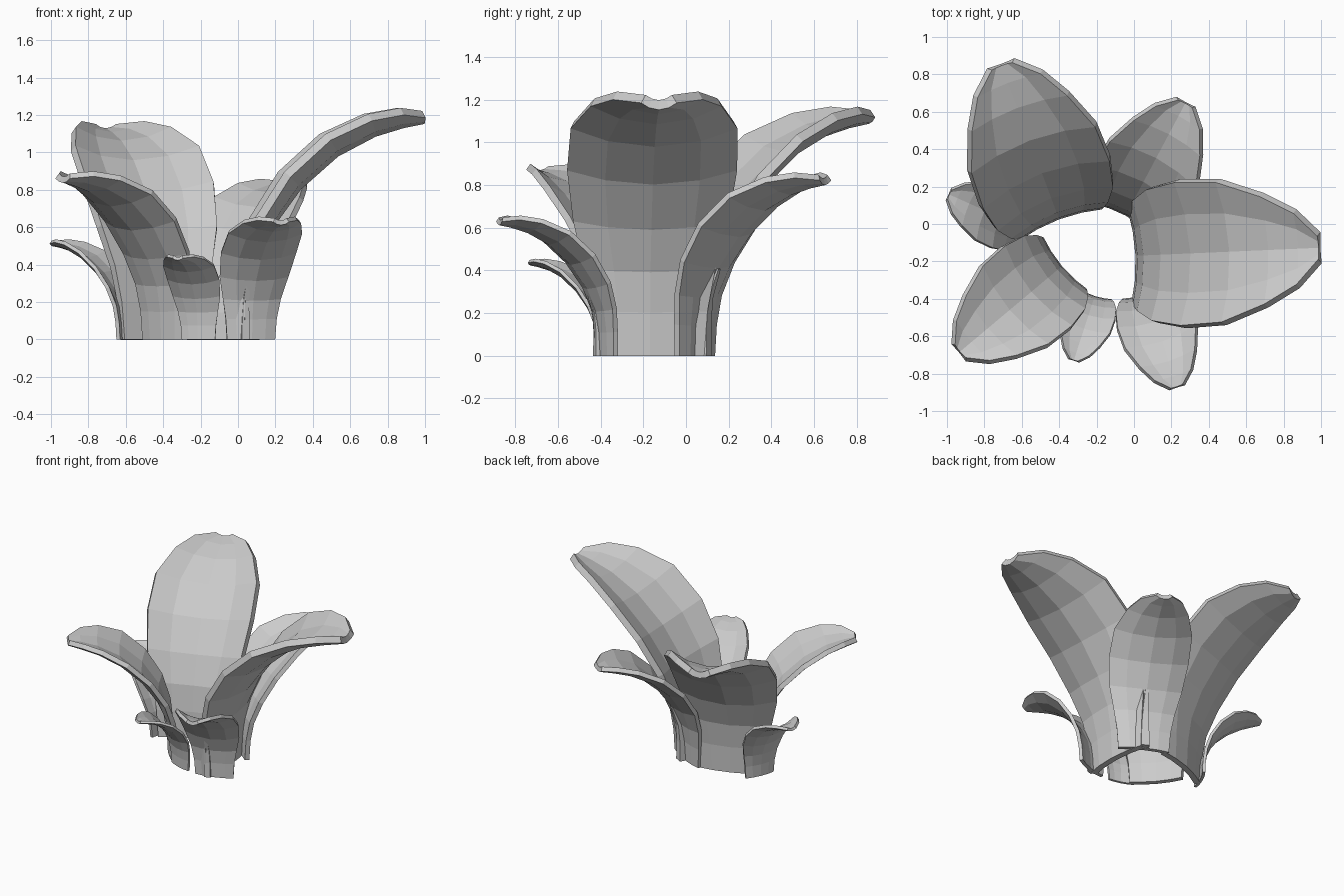
import bpy, math
from mathutils import Vector

if "Cube" in bpy.data.objects:
    bpy.data.objects.remove(bpy.data.objects["Cube"])

# leaf rows: outward distance, height, half width, cup (for a leaf of unit height)
ROWS = [(0, 0, .20, .13), (.008, .17, .212, .14), (.035, .33, .24, .17),
        (.11, .50, .285, .22), (.24, .68, .312, .25), (.41, .83, .305, .27),
        (.58, .92, .235, .30), (.71, .96, .155, .34), (.80, .978, .05, .4)]
COLS = [-1, -.55, 0, .55, 1]


def normal(i):
    """Inward/upward normal of the leaf midline at row i."""
    a, b = ROWS[max(i - 1, 0)], ROWS[min(i + 1, len(ROWS) - 1)]
    d = Vector((b[0] - a[0], b[1] - a[1])).normalized()
    return Vector((-d.y, d.x)) if i else Vector((-1, 0))


def make_object(name, verts, faces, x, y, ang, h):
    me = bpy.data.meshes.new(name)
    me.from_pydata([v * h for v in verts], [], faces)
    ob = bpy.data.objects.new(name, me)
    bpy.context.collection.objects.link(ob)
    ob.location = (x, y, 0)
    ob.rotation_euler.z = math.radians(ang)
    return ob


def leaf(name, x, y, ang, h, lean=1):
    # cupped blade, thickened outward
    verts, n = [], len(COLS)
    for i, (r, z, w, cup) in enumerate(ROWS):
        nv = normal(i)
        for u in COLS:
            c = cup * w * u * u
            verts.append(Vector((r * lean + nv.x * c, w * u, z + nv.y * c)))
    faces = [(i * n + j, i * n + j + 1, (i + 1) * n + j + 1, (i + 1) * n + j)
             for i in range(len(ROWS) - 1) for j in range(n - 1)]
    ob = make_object(name, verts, faces, x, y, ang, h)
    m = ob.modifiers.new("thickness", 'SOLIDIFY')
    m.thickness = .038 * h
    m.offset = 1


def rib(name, x, y, ang, h):
    # tapering rib low on the outside of a leaf
    verts = []
    for i, (half, depth) in enumerate([(.035, .085), (.03, .076), (.024, .062), (.014, .045)]):
        r, z = ROWS[i][:2]
        nv = normal(i)
        for d, s in ((.02, 1), (depth, 1), (depth, -1), (.02, -1)):
            verts.append(Vector((r - nv.x * d, s * half, z - nv.y * d)))
    faces = [(4 * i + k, 4 * i + 4 + k, 4 * i + 4 + (k + 1) % 4, 4 * i + (k + 1) % 4)
             for i in range(3) for k in range(4)]
    faces += [(0, 1, 2, 3), (15, 14, 13, 12)]
    make_object(name, verts, faces, x, y, ang, h)


# name, inner base centre x and y, outward direction in degrees, height
leaf("right_large_leaf", .008, -.17, 2.5, 1.225)
leaf("back_left_large_leaf", -.40, .025, 110.5, 1.155, .95)
leaf("back_right_leaf", -.045, .045, 62, .85)
leaf("left_front_leaf", -.385, -.225, 220, .89)
leaf("left_small_leaf", -.60, -.015, 156, .53)
leaf("front_right_leaf", .068, -.375, -72, .65)
leaf("front_small_leaf", -.21, -.385, 252, .45)
rib("back_right_rib", -.045, .045, 62, .85)
rib("front_right_rib", .025, -.375, -72, .66)
